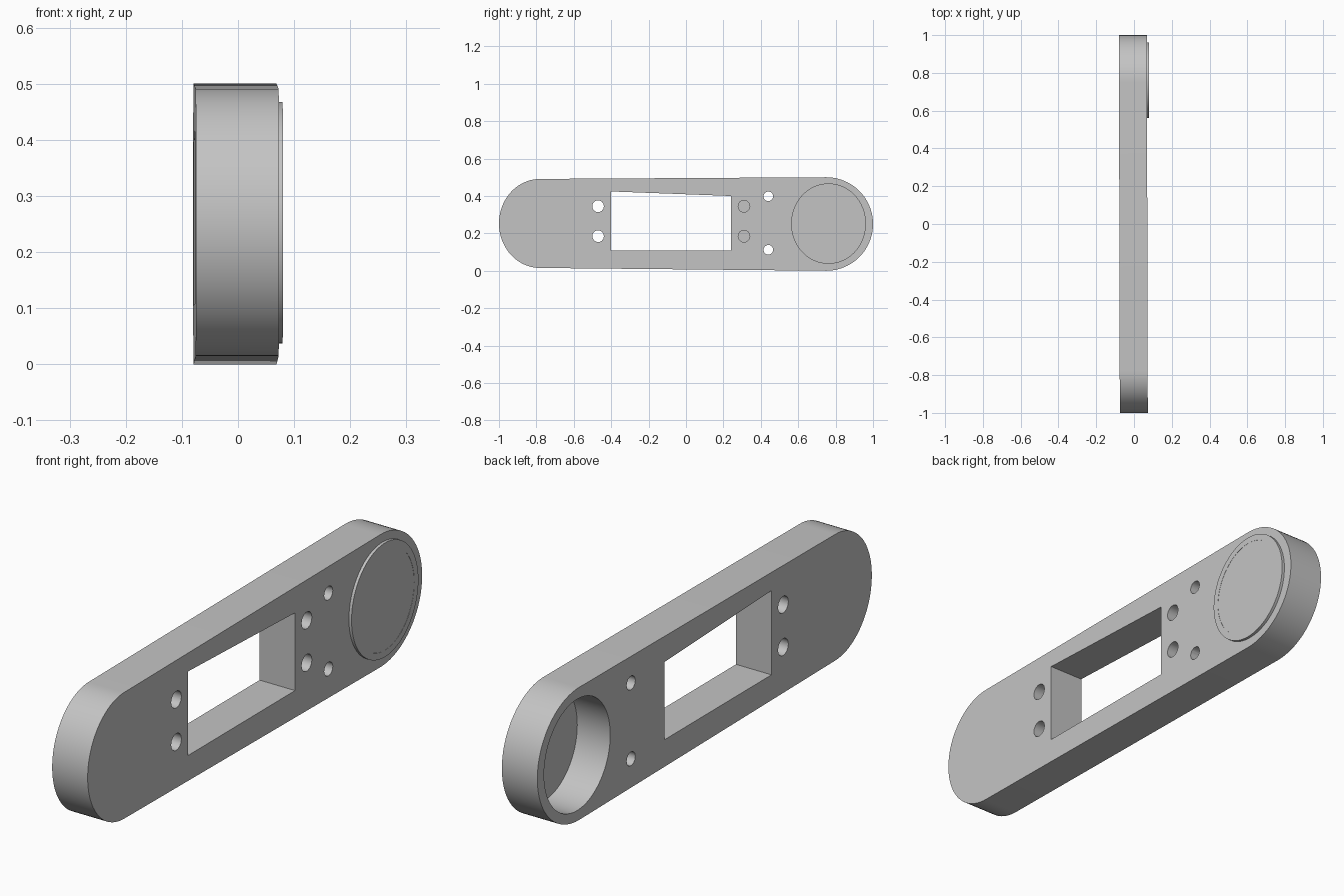
import bpy, bmesh
from math import sin, cos, pi

cube = bpy.data.objects.get("Cube")
if cube:
    bpy.data.objects.remove(cube)

GREY = (0.55, 0.55, 0.55, 1)
grey = bpy.data.materials.new("plain grey")
grey.use_nodes = True
grey.diffuse_color = GREY
grey.node_tree.nodes["Principled BSDF"].inputs["Base Color"].default_value = GREY

BACK, FACE = -0.0775, 0.0705   # broad sides of the bar


def arc(cy, cz, ry, rz, start=0, end=2 * pi, n=64, closed=True):
    steps = n if closed else n + 1
    angles = [start + (end - start) * i / n for i in range(steps)]
    return [(cy + ry * cos(a), cz + rz * sin(a)) for a in angles]


def prism(name, outline, x0, x1):
    """Extrude a y-z outline along x."""
    bm = bmesh.new()
    base = bm.faces.new([bm.verts.new((x0, y, z)) for y, z in outline])
    top = bmesh.ops.extrude_face_region(bm, geom=[base])["geom"]
    for v in top:
        if isinstance(v, bmesh.types.BMVert):
            v.co.x = x1
    bmesh.ops.recalc_face_normals(bm, faces=bm.faces)
    mesh = bpy.data.meshes.new(name)
    bm.to_mesh(mesh)
    bm.free()
    obj = bpy.data.objects.new(name, mesh)
    bpy.context.collection.objects.link(obj)
    mesh.materials.append(grey)
    return obj


def activate(obj):
    bpy.ops.object.select_all(action="DESELECT")
    obj.select_set(True)
    bpy.context.view_layer.objects.active = obj


def cut(obj, outline, x0, x1):
    cutter = prism("cutter", outline, x0, x1)
    cutter.hide_render = True
    mod = obj.modifiers.new("cut", "BOOLEAN")
    mod.operation, mod.solver, mod.object = "DIFFERENCE", "EXACT", cutter
    activate(obj)
    bpy.ops.object.modifier_apply(modifier=mod.name)
    bpy.data.objects.remove(cutter)


# Bar with a wider back end and a slightly narrower front end
outline = arc(0.75, 0.25, 0.25, 0.25, -pi / 2, pi / 2, 40, False)
outline += arc(-0.78, 0.253, 0.22, 0.238, pi / 2, 3 * pi / 2, 40, False)
body = prism("body", outline, BACK, FACE)

# Window with a sloping top edge
cut(body, [(-0.40, 0.107), (0.24, 0.107), (0.24, 0.40), (-0.40, 0.424)], -0.2, 0.2)

# Round pocket, open on the -x side
cut(body, arc(0.762, 0.25, 0.198, 0.21), -0.2, 0.06)

# Screw holes: front pair through, middle pair blind, small pair through
for z in (0.185, 0.345):
    cut(body, arc(-0.47, z, 0.031, 0.032, n=14), -0.2, 0.2)
    cut(body, arc(0.31, z, 0.031, 0.032, n=14), -0.03, 0.2)
for z in (0.112, 0.398):
    cut(body, arc(0.44, z, 0.026, 0.026, n=14), -0.2, 0.2)

# Raised round lid on the +x face with a shallow recessed centre
lid = prism("lid", arc(0.762, 0.252, 0.2, 0.215), 0.064, 0.0815)
cut(lid, arc(0.762, 0.252, 0.175, 0.19), 0.0807, 0.2)

# The bar runs very slightly askew
for obj in (body, lid):
    for v in obj.data.vertices:
        v.co.x -= 0.0025 * v.co.y
    activate(obj)
    bpy.ops.object.shade_smooth_by_angle(angle=pi / 6)
